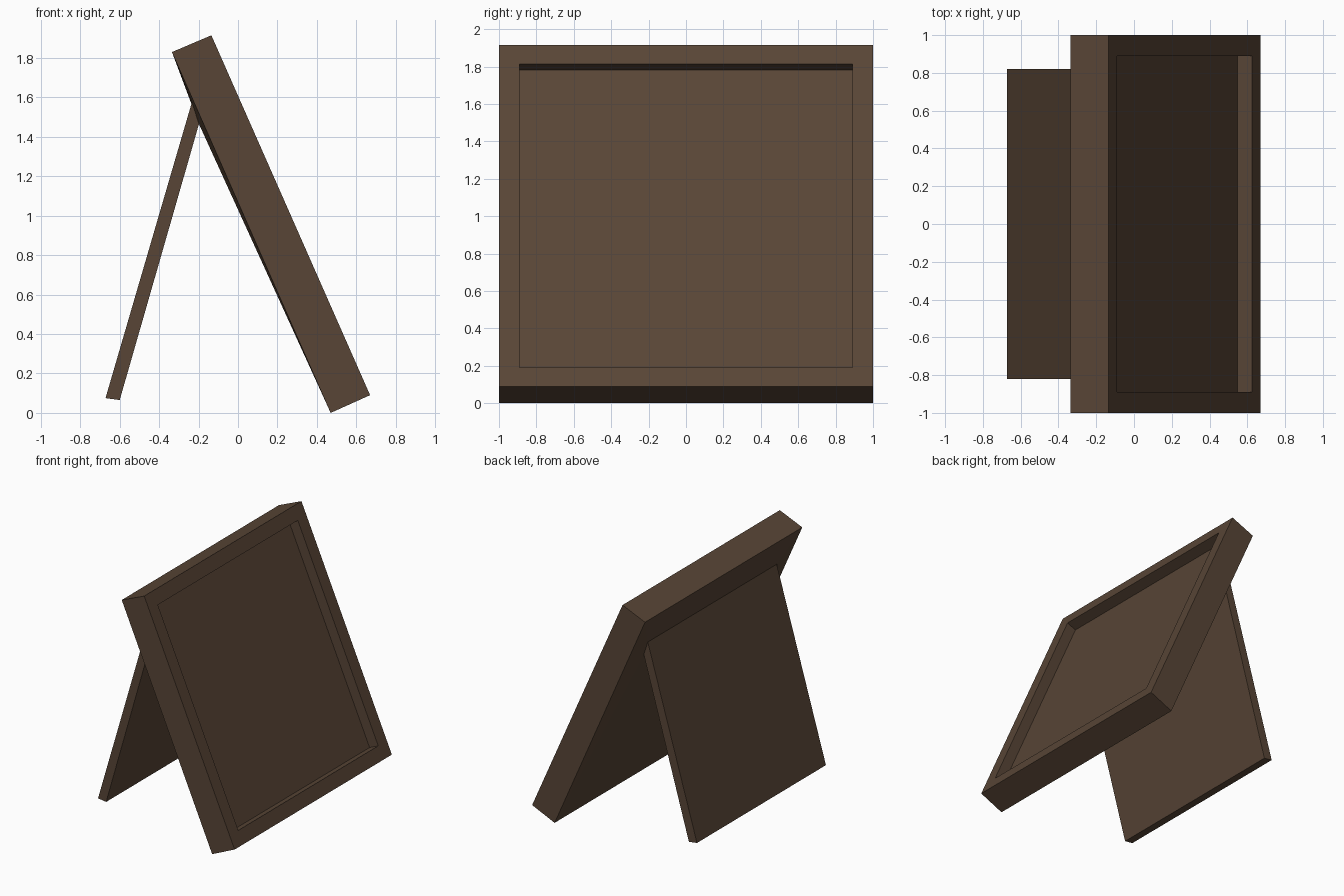
import bpy, bmesh
from mathutils import Vector

if "Cube" in bpy.data.objects:
    bpy.data.objects.remove(bpy.data.objects["Cube"])

brown = bpy.data.materials.new("dark brown wood")
brown.diffuse_color = (0.098, 0.060, 0.037, 1)
brown.use_nodes = True
brown.node_tree.nodes["Principled BSDF"].inputs["Base Color"].default_value = brown.diffuse_color


def prism(profile, half_width):
    """Extrude an (x, z) outline along y, symmetric about y = 0."""
    bm = bmesh.new()
    face = bm.faces.new([bm.verts.new((x, -half_width, z)) for x, z in profile])
    ext = bmesh.ops.extrude_face_region(bm, geom=[face])
    verts = [g for g in ext["geom"] if isinstance(g, bmesh.types.BMVert)]
    bmesh.ops.translate(bm, verts=verts, vec=(0, 2 * half_width, 0))
    bmesh.ops.recalc_face_normals(bm, faces=bm.faces[:])
    return bm


def finish(bm, name):
    mesh = bpy.data.meshes.new(name)
    bm.to_mesh(mesh)
    bm.free()
    mesh.materials.append(brown)
    obj = bpy.data.objects.new(name, mesh)
    bpy.context.collection.objects.link(obj)
    return obj


def facing(bm, direction):
    bm.normal_update()
    return max(bm.faces, key=lambda f: f.normal.dot(Vector(direction)))


HINGE_TOP, HINGE_LOW = (-0.234, 1.575), (-0.198, 1.465)

# Leaning frame slab
bm = prism([(-0.335, 1.83), (-0.135, 1.915), (0.67, 0.09), (0.47, 0.0)], 1.0)

# Sunken picture panel in the front face
front = facing(bm, (0.915, 0, 0.403))
normal = front.normal.copy()
bmesh.ops.inset_individual(bm, faces=[front], thickness=0.11, use_even_offset=True)
panel = bmesh.ops.extrude_discrete_faces(bm, faces=[front])["faces"][0]
bmesh.ops.translate(bm, verts=panel.verts[:], vec=normal * -0.084)

# Back face drawn out slightly to the hinge of the stand
back = facing(bm, (-0.915, 0, -0.403))
bmesh.ops.inset_individual(bm, faces=[back], thickness=0.18, use_even_offset=True)
mid = back.calc_center_median().z
for v in back.verts:
    x, z = HINGE_TOP if v.co.z > mid else HINGE_LOW
    v.co = (x, 0.82 if v.co.y > 0 else -0.82, z)
finish(bm, "frame")

# Rear support leg
finish(prism([HINGE_TOP, HINGE_LOW, (-0.60, 0.065), (-0.672, 0.075)], 0.82), "rear_stand")
